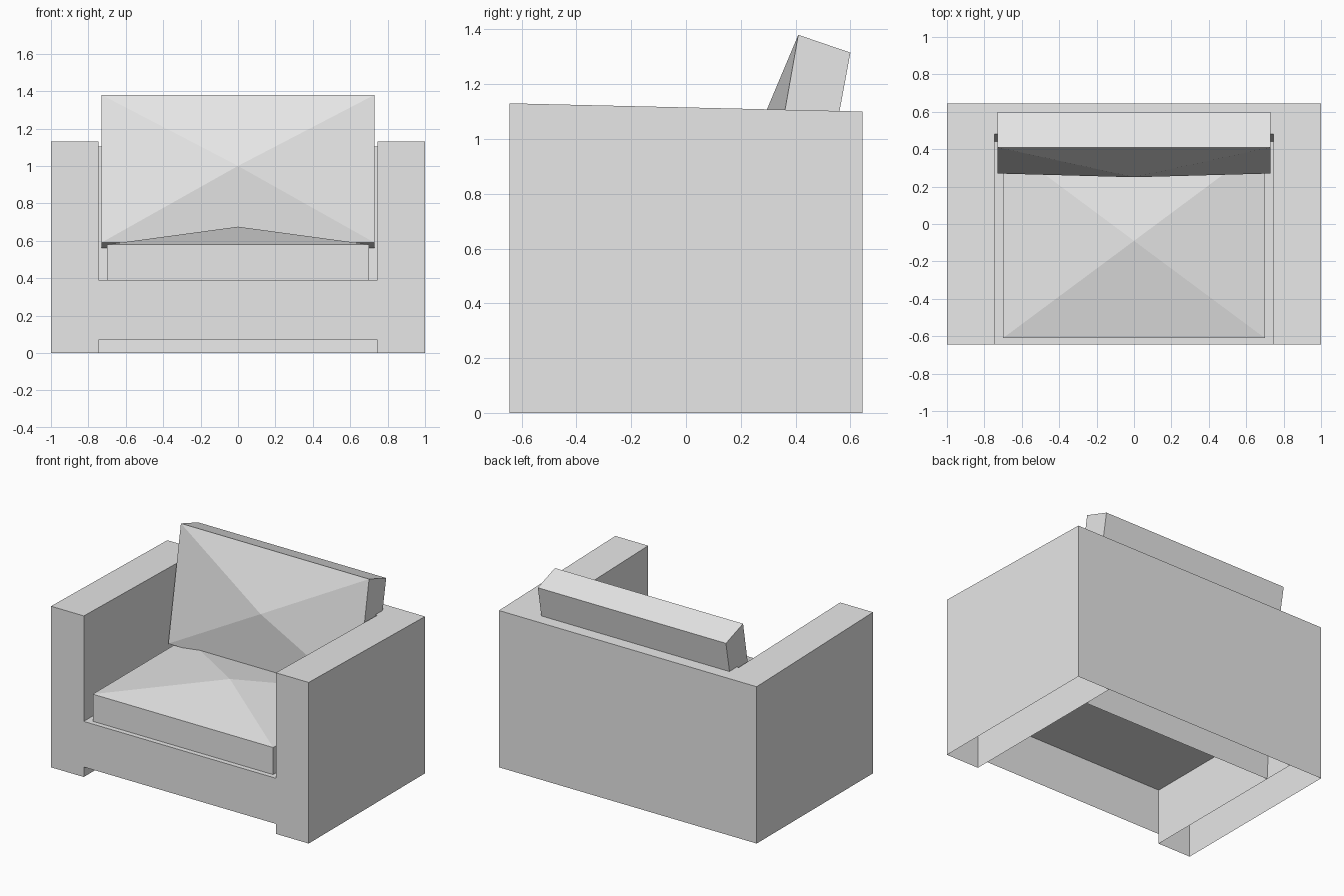
import bpy, bmesh
from mathutils import Vector

cube = bpy.data.objects.get("Cube")
if cube:
    bpy.data.objects.remove(cube, do_unlink=True)

fabric = bpy.data.materials.new("light_grey_fabric")
fabric.use_nodes = True
fabric.diffuse_color = (0.8, 0.8, 0.8, 1)
fabric.node_tree.nodes["Principled BSDF"].inputs["Base Color"].default_value = (0.8, 0.8, 0.8, 1)

W, D = 1.0, 0.645            # half width and half depth
IN = 0.745                   # inner side of the arms
SEAT, SKIRT = 0.39, 0.07     # platform height, front panel clearance
BACK_LOW, BACK_TOP = 0.42, 0.48


def rim(y):
    """Height of the gently sloping top edge."""
    return 1.115 - 0.015 * y / D


def finish(bm, name):
    bmesh.ops.remove_doubles(bm, verts=bm.verts, dist=0.0001)
    mesh = bpy.data.meshes.new(name)
    bm.to_mesh(mesh)
    bm.free()
    mesh.materials.append(fabric)
    obj = bpy.data.objects.new(name, mesh)
    bpy.context.collection.objects.link(obj)
    return obj


def panel(bm, points, facing):
    """One flat panel, turned towards the given direction."""
    f = bm.faces.new([bm.verts.new(p) for p in points])
    f.normal_update()
    if f.normal.dot(Vector(facing)) < 0:
        f.normal_flip()


def mirrored(half):
    """Complete an outline drawn on the +x side."""
    return half + [(-x, y, z) for x, y, z in reversed(half)]


# Armchair frame: an upholstered shell, open underneath
bm = bmesh.new()
front = -D
# front panel with the fronts of both arms, cut out for seat and floor gap
panel(bm, mirrored([(IN, front, SEAT), (IN, front, rim(front)), (W, front, rim(front)),
                    (W, front, 0), (IN, front, 0), (IN, front, SKIRT)]), (0, -1, 0))
# top of arms and back in one U shape
panel(bm, mirrored([(IN, BACK_TOP, rim(BACK_TOP)), (IN, front, rim(front)),
                    (W, front, rim(front)), (W, D, rim(D))]), (0, 0, 1))
# outer back, inner back and seat platform
panel(bm, mirrored([(W, D, 0), (W, D, rim(D))]), (0, 1, 0))
panel(bm, mirrored([(IN, BACK_LOW, 0), (IN, BACK_TOP, rim(BACK_TOP))]), (0, -1, 0))
panel(bm, mirrored([(IN, front, SEAT), (IN, 0.44, SEAT)]), (0, 0, 1))
# outer and inner sides of the arms
for s in (1, -1):
    for x, out in ((W, s), (IN, -s)):
        panel(bm, [(s * x, -D, 0), (s * x, D, 0), (s * x, D, rim(D)), (s * x, -D, rim(-D))],
              (out, 0, 0))
finish(bm, "armchair_frame")


def cushion(name, half, profile, peak):
    """Side profile spanned across x; its first edge becomes the puffed face."""
    bm = bmesh.new()
    left, right = ([bm.verts.new((s * half, y, z)) for y, z in profile] for s in (1, -1))
    bm.faces.new(left)
    bm.faces.new(right[::-1])
    sides = []
    for i in range(len(profile)):
        j = (i + 1) % len(profile)
        sides.append(bm.faces.new((left[j], left[i], right[i], right[j])))
    centre = bmesh.ops.poke(bm, faces=sides[:1])["verts"][0]
    centre.co = (0, *peak)
    bmesh.ops.recalc_face_normals(bm, faces=bm.faces)
    finish(bm, name)


cushion("seat_cushion", 0.70,
        [(-0.61, 0.58), (0.43, 0.58), (0.43, 0.388), (-0.61, 0.388)], (-0.09, 0.675))
cushion("back_cushion", 0.73,
        [(0.27, 0.59), (0.41, 1.38), (0.60, 1.315), (0.46, 0.56)], (0.25, 1.0))
